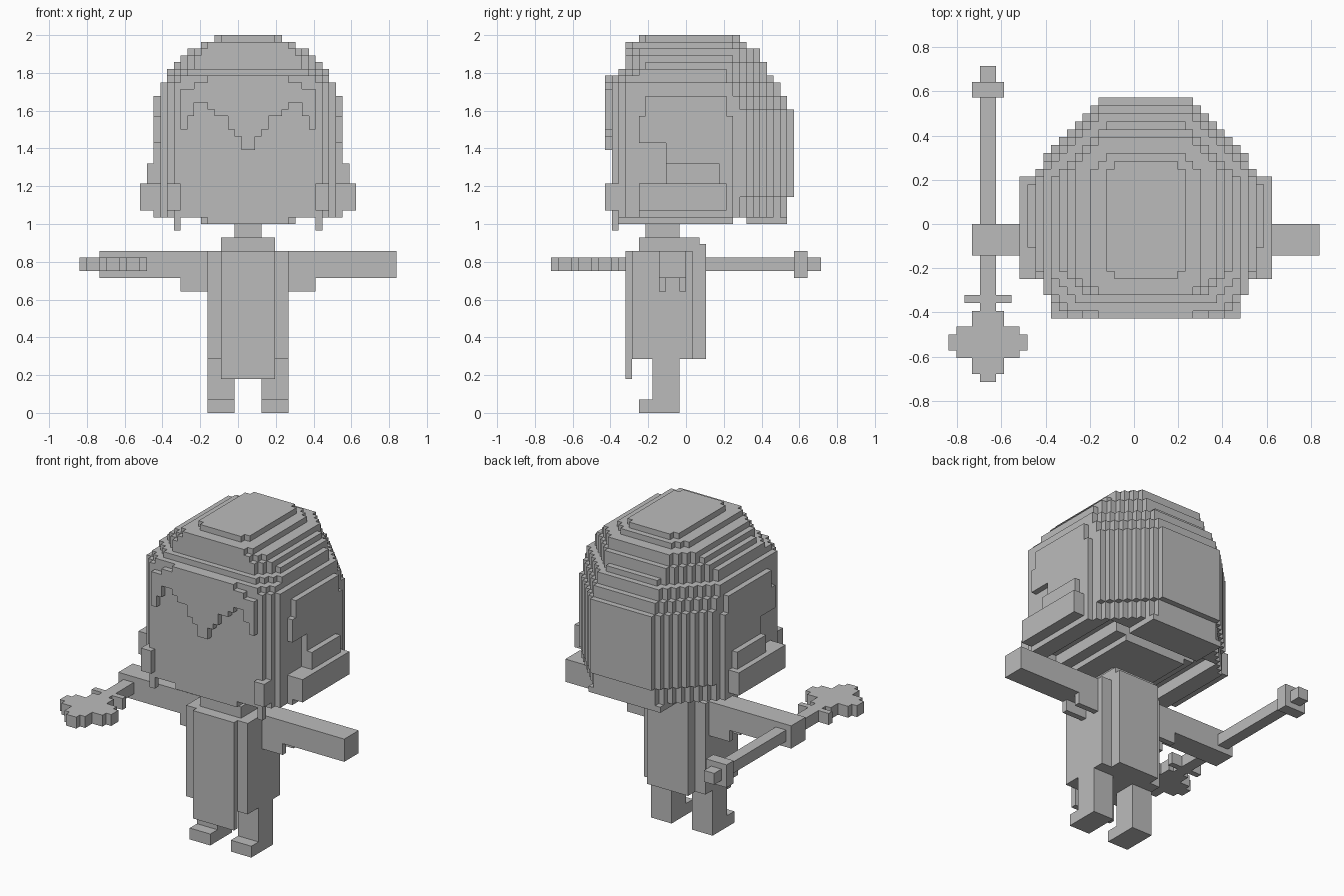
import bpy
import bmesh
from mathutils import Vector

UNIT = 1 / 28      # edge of one block
MID = 1.5          # the figure's own centre line, in blocks

if "Cube" in bpy.data.objects:
    bpy.data.objects.remove(bpy.data.objects["Cube"], do_unlink=True)

grey = bpy.data.materials.new("plain_grey")
grey.use_nodes = True
grey.diffuse_color = (0.5, 0.5, 0.5, 1)
grey.node_tree.nodes["Principled BSDF"].inputs["Base Color"].default_value = grey.diffuse_color


def finish(name, bm):
    """Scale block units to scene units and link the part."""
    for v in bm.verts:
        v.co = Vector((v.co.x + MID, v.co.y, v.co.z)) * UNIT
    bmesh.ops.recalc_face_normals(bm, faces=bm.faces)
    mesh = bpy.data.meshes.new(name)
    bm.to_mesh(mesh)
    bm.free()
    mesh.materials.append(grey)
    obj = bpy.data.objects.new(name, mesh)
    bpy.context.collection.objects.link(obj)
    return obj


def box(name, x, y, z):
    """Box from (low, high) block ranges."""
    bm = bmesh.new()
    bmesh.ops.create_cube(bm, size=1)
    for v in bm.verts:
        v.co = [r[0] if c < 0 else r[1] for c, r in zip(v.co, (x, y, z))]
    return finish(name, bm)


def pair(name, x, y, z):
    """The same box on both sides."""
    box("left_" + name, x, y, z)
    box("right_" + name, (-x[1], -x[0]), y, z)


# Head outline from the crown downwards: half width, front, back
CROWN = [(5, -7, 8), (7, -9, 9), (9, -9, 11), (10, -9, 11), (11, -9, 12),
         (12, -10, 12), (12, -12, 13), (13, -12, 14), (13, -12, 14)]
# Lower edge of the fringe, from the middle outwards
HEM = [39, 41, 42, 44, 44, 45, 46, 46, 44, 42, 40]


def in_head(x, y, z):
    a = x if x >= 0 else -1 - x
    depth = 55 - z
    # side plates over the ears
    if a == 13 and z < 47:
        inset = max(0, (z - 41) // 3)
        notch = 34 <= z < 40 and y < -3
        return z >= 29 and -7 + inset <= y < 7 - inset and not notch
    if depth < len(CROWN):
        width, front, back = CROWN[depth]
    else:
        width, front = 13, -12
        back = 15 if z > 44 or z < 32 else 16
    # bottom: chin slab and nape slab hang below a shallow recess
    if z == 28:
        return (a < 6 and -11 <= y < 7) or (a < 7 and 9 <= y < 15)
    if z < 31 and a < 11 and -8 <= y < 9 and not (a < 8 and y < 7):
        return False
    if not (a < width and front <= y < back):
        return False
    # stepped corners
    if a + y + 2 > width + back - min(depth + 1, 7):
        return False
    if a - y + 1 > width - front - min(depth // 2 + 1, 3):
        return False
    # arched fringe with the face one block behind it
    if y == -12:
        return a < len(HEM) and HEM[a] <= z < 50 - max(0, a - 4) / 2
    if y == -11:
        return z < 51 - max(0, a - 6) / 2
    return True


# Head: only the outer faces of the blocks
cells = {(x, y, z) for x in range(-16, 16) for y in range(-12, 16)
         for z in range(28, 56) if in_head(x, y, z)}
bm = bmesh.new()
corners = {}


def corner(p):
    if p not in corners:
        corners[p] = bm.verts.new(p)
    return corners[p]


for cell in cells:
    for axis in range(3):
        for side in (0, 1):
            beside = list(cell)
            beside[axis] += 2 * side - 1
            if tuple(beside) in cells:
                continue
            loop = []
            for u, w in ((0, 0), (1, 0), (1, 1), (0, 1)):
                p = list(cell)
                p[axis] += side
                p[(axis + 1) % 3] += u
                p[(axis + 2) % 3] += w
                loop.append(corner(tuple(p)))
            bm.faces.new(loop if side else loop[::-1])
finish("head", bm)

# Hair locks and strands
pair("lower_lock", (13, 16), (-7, 6), (30, 34))
pair("upper_lock", (13, 15), (-3, 5), (34, 37))
pair("lock_end", (10, 12), (-12, -10), (30, 34))
pair("strand", (10, 11), (-11, -10), (27, 31))

# Body
box("neck", (-2, 2), (-6, -1), (26, 28))
box("collar", (-4, 4), (-7, 2), (24, 26))
box("torso", (-6, 6), (-8, 1), (8, 24))
box("front_panel", (-4, 4), (-9, -8), (5, 24))
box("back_panel", (-4, 4), (1, 3), (8, 25))

# Arms with hanging sleeves
pair("sleeve", (6, 10), (-4, 0), (20, 24))
pair("forearm", (10, 14), (-4, 0), (20, 24))
pair("hand", (14, 22), (-4, 0), (20, 24))
pair("sleeve_front_hem", (6, 10), (-4, -3), (18, 20))
pair("sleeve_back_hem", (6, 10), (-1, 0), (18, 20))

# Legs
pair("leg", (2, 6), (-5, -1), (2, 8))
pair("foot", (2, 6), (-7, -1), (0, 2))

# Staff held in the right hand
GRIP = -20


def staff(name, half, y, z=(21, 23)):
    box(name, (GRIP - half, GRIP + half), y, z)


staff("staff_shaft", 1, (-11, 20))
staff("staff_knob", 2, (16, 18), (20, 24))
staff("staff_guard", 3, (-10, -9))
head_steps = [(2, -11), (4, -13), (5, -14), (4, -16), (2, -17), (1, -19)]
ends = [y for half, y in head_steps[1:]] + [-20]
for (half, top), low in zip(head_steps, ends):
    staff("staff_head", half, (low, top))
